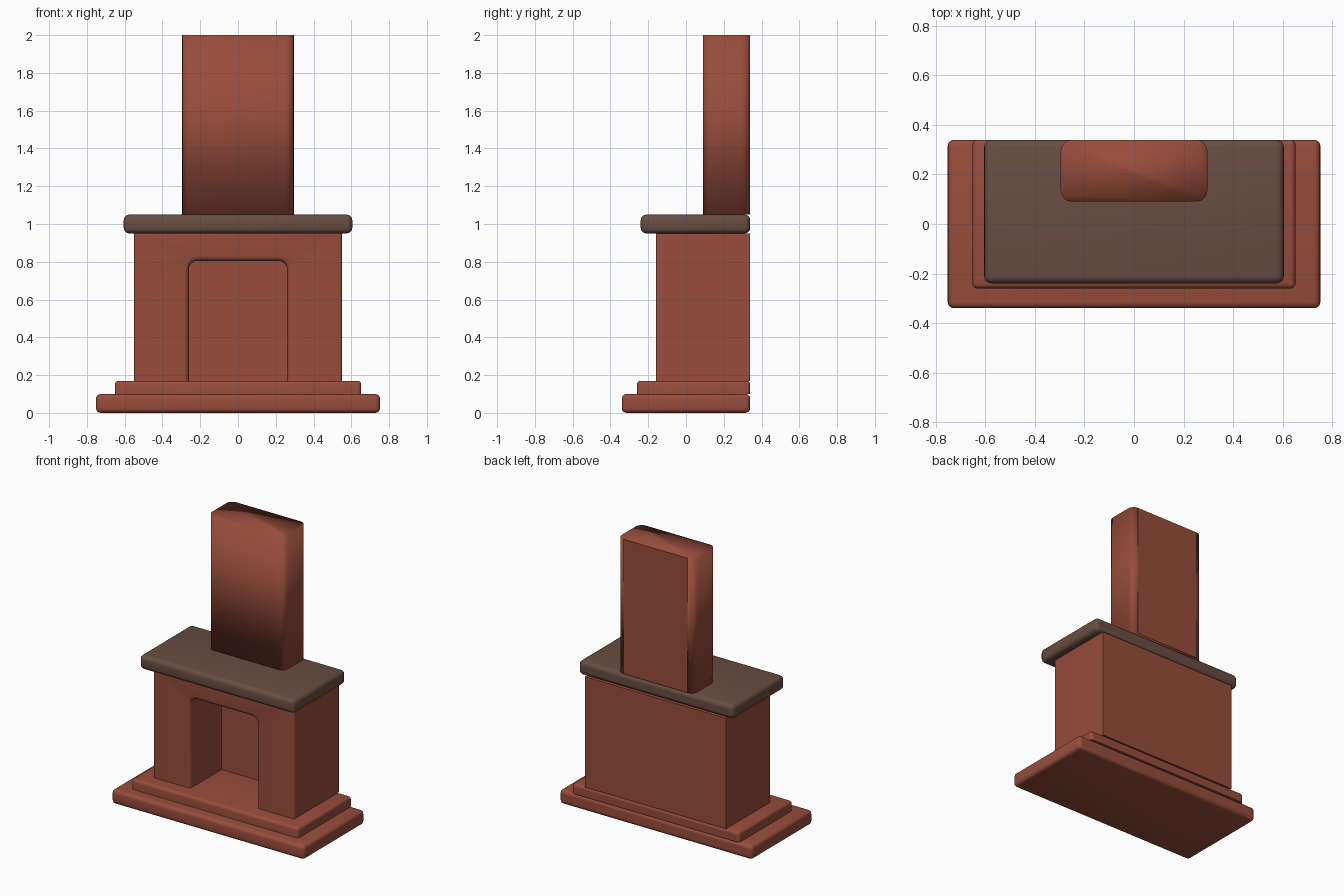
import bpy, bmesh, math

if "Cube" in bpy.data.objects:
    bpy.data.objects.remove(bpy.data.objects["Cube"])

BACK = 0.34


def material(name, rgb):
    m = bpy.data.materials.new(name)
    m.diffuse_color = (*rgb, 1.0)
    m.use_nodes = True
    m.node_tree.nodes["Principled BSDF"].inputs["Base Color"].default_value = m.diffuse_color
    return m


RED = material("brick_red", (0.314, 0.074, 0.044))
BROWN = material("dark_wood", (0.138, 0.075, 0.055))


def finish(bm, name, mat, sharp_angle):
    """Smooth shading, with sharp edges on the flat back and above the angle."""
    bmesh.ops.recalc_face_normals(bm, faces=bm.faces)
    for f in bm.faces:
        f.smooth = True
    for e in bm.edges:
        on_back = all(v.co.y > BACK - 1e-4 for v in e.verts)
        e.smooth = not on_back and e.calc_face_angle(0) < math.radians(sharp_angle)
    me = bpy.data.meshes.new(name)
    bm.to_mesh(me)
    bm.free()
    me.materials.append(mat)
    ob = bpy.data.objects.new(name, me)
    bpy.context.collection.objects.link(ob)
    return ob


def slab(name, mat, half_w, front, z0, z1, radius, rounded, sharp_angle=40):
    """Box with a flat back; rounded(a, b) picks the edges to round."""
    bm = bmesh.new()
    bmesh.ops.create_cube(bm, size=1)
    for v in bm.verts:
        v.co.x *= 2 * half_w
        v.co.y = front if v.co.y < 0 else BACK
        v.co.z = z0 if v.co.z < 0 else z1
    edges = [e for e in bm.edges
             if not all(v.co.y == BACK for v in e.verts)
             and rounded(e.verts[0].co, e.verts[1].co)]
    bmesh.ops.bevel(bm, geom=edges, offset=radius, segments=4, profile=0.5,
                    affect='EDGES')
    return finish(bm, name, mat, sharp_angle)


def everywhere(a, b):
    return True


def not_bottom(a, b):
    return max(a.z, b.z) > 0.15


def upright(a, b):
    return abs(a.z - b.z) > 0.01


# Stepped hearth, mantel shelf and chimney
slab("hearth_base", RED, 0.752, -0.34, 0.0, 0.10, 0.025, everywhere)
slab("hearth_step", RED, 0.652, -0.26, 0.10, 0.17, 0.02, not_bottom)
slab("mantel_shelf", BROWN, 0.605, -0.24, 0.95, 1.05, 0.03, everywhere)
slab("chimney", RED, 0.296, 0.09, 1.05, 2.0, 0.045, upright, 100)


# Firebox body: outer shell and round-topped opening lofted together
Z0, Z1, FRONT, FIRE_BACK = 0.17, 0.95, -0.16, 0.19


def ring(w, y_outer, grow, y_inner):
    hw, top, r = 0.26 + grow, 0.805 + grow, 0.045 + grow
    pts = [(-w, y_outer, Z0), (-w, y_outer, Z1), (w, y_outer, Z1), (w, y_outer, Z0)]
    arc = [(hw - r + r * math.cos(a), y_inner, top - r + r * math.sin(a))
           for a in (math.pi / 2 * i / 5 for i in range(6))]
    right = [(hw, y_inner, Z0)] + arc
    left = [(-x, y, z) for x, y, z in reversed(right)]
    return pts + right + left


bm = bmesh.new()
stations = []
for i in range(5):
    t = math.pi / 2 * i / 4
    out, back = 1 - math.sin(t), 1 - math.cos(t)
    stations.append(ring(0.55 - 0.012 * out, FRONT + 0.012 * back,
                         0.025 * out, FRONT + 0.025 * back))
stations.append(ring(0.55, BACK, 0.0, FIRE_BACK))
loops = [[bm.verts.new(p) for p in s] for s in stations]
n = len(loops[0])
bm.faces.new(loops[0])
for a, b in zip(loops, loops[1:]):
    for i in range(n):
        j = (i + 1) % n
        bm.faces.new((a[i], a[j], b[j], b[i]))
last = loops[-1]
bm.faces.new(last[:4])                               # outer back
bm.faces.new(last[4:])                               # back wall of the fire opening
bm.faces.new((last[0], last[3], last[4], last[-1]))  # underside
finish(bm, "firebox_body", RED, 40)
